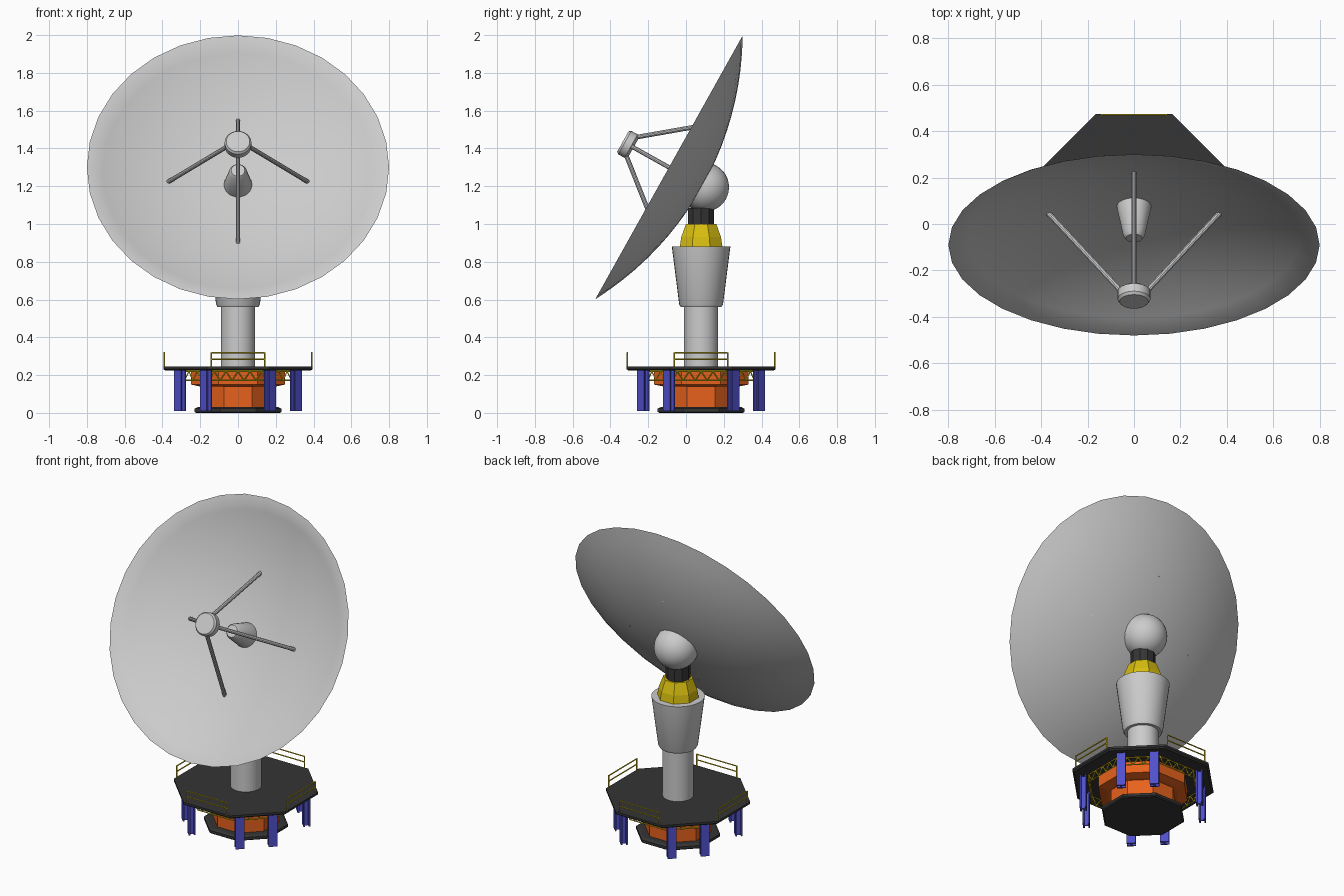
import bpy, bmesh, math
from mathutils import Matrix, Vector

if "Cube" in bpy.data.objects:
    bpy.data.objects.remove(bpy.data.objects["Cube"])

def mat(name, rgb):
    m = bpy.data.materials.new(name)
    m.diffuse_color = (*rgb, 1)
    m.use_nodes = True
    m.node_tree.nodes["Principled BSDF"].inputs["Base Color"].default_value = m.diffuse_color
    return m

YELLOW = mat("yellow", (0.69, 0.52, 0.005))
ORANGE = mat("orange", (0.8, 0.12, 0.012))
BLUE = mat("blue", (0.08, 0.08, 0.6))
BLACK = mat("black", (0.035, 0.035, 0.035))
CY = 0.08                                   # pedestal axis offset
PED = Matrix.Translation((0, CY, 0))
DISH = Matrix.Translation((0, -0.09, 1.30)) @ Matrix.Rotation(math.radians(60.8), 4, 'X')
C8 = math.cos(math.pi / 8)

def finish(name, bm, m=None, smooth=False):
    bmesh.ops.recalc_face_normals(bm, faces=bm.faces)
    me = bpy.data.meshes.new(name)
    bm.to_mesh(me)
    bm.free()
    ob = bpy.data.objects.new(name, me)
    bpy.context.collection.objects.link(ob)
    if m:
        me.materials.append(m)
    if smooth:
        bpy.ops.object.select_all(action='DESELECT')
        ob.select_set(True)
        bpy.context.view_layer.objects.active = ob
        bpy.ops.object.shade_smooth_by_angle(angle=math.radians(35))
    return ob

def lathe(name, profile, frame, n=32, m=None, smooth=True, start=0.0):
    """Revolve (radius, height) points around the frame's z axis."""
    bm = bmesh.new()
    rings = []
    for r, z in profile:
        if r == 0:
            rings.append([bm.verts.new(frame @ Vector((0, 0, z)))] * n)
        else:
            rings.append([bm.verts.new(frame @ Vector((r * math.cos(start + 2 * math.pi * i / n),
                          r * math.sin(start + 2 * math.pi * i / n), z))) for i in range(n)])
    for a, b in zip(rings, rings[1:]):
        for i in range(n):
            j = (i + 1) % n
            bm.faces.new(list(dict.fromkeys((a[i], a[j], b[j], b[i]))))
    for ring in (rings[0], rings[-1]):
        if ring[0] != ring[1]:
            bm.faces.new(ring)
    return finish(name, bm, m, smooth)

def octagon(name, profile, m):
    """Flat sided octagon; radii are measured to the flats."""
    return lathe(name, [(r / C8, z) for r, z in profile], PED, 8, m, False, math.pi / 8)

def rods(name, pairs, r, m=None, n=6, smooth=False):
    bm = bmesh.new()
    for a, b in pairs:
        a, b = Vector(a), Vector(b)
        d = b - a
        mx = Matrix.Translation((a + b) / 2) @ d.to_track_quat('Z', 'Y').to_matrix().to_4x4()
        bmesh.ops.create_cone(bm, cap_ends=True, segments=n, radius1=r, radius2=r,
                              depth=d.length, matrix=mx)
    return finish(name, bm, m, smooth)

# Reflector: thin spherical bowl, rim at local z = 0
def bowl(depth, steps=10):
    R = (0.64 + depth * depth) / (2 * depth)
    return [(0.8 * i / steps, R - depth - math.sqrt(R * R - (0.8 * i / steps) ** 2))
            for i in range(steps + 1)]
outer = [(r, z) for r, z in bowl(0.204)]
inner = [(r * 0.994, z) for r, z in bowl(0.192)]
lathe("reflector_dish", outer + inner[::-1], DISH)

# Feed horn, sub reflector and its four struts
lathe("feed_horn", [(0.074, -0.2), (0.074, -0.185), (0.047, -0.05), (0.036, -0.033), (0, -0.033)], DISH, 24)
lathe("sub_reflector", [(0.05, 0.215), (0.071, 0.23), (0.071, 0.268), (0.062, 0.28)], DISH, 24)
struts = []
for k in range(4):
    c, s = math.cos(k * math.pi / 2), math.sin(k * math.pi / 2)
    struts.append((DISH @ Vector((0.37 * c, 0.37 * s, -0.158)), DISH @ Vector((0.05 * c, 0.05 * s, 0.235))))
rods("sub_reflector_struts", struts, 0.012, None, 10, True)

# Half dome behind the dish
arc = [(0.13 * math.cos(t * math.pi / 20), -0.215 - 0.13 * math.sin(t * math.pi / 20)) for t in range(10)]
lathe("rear_dome", [(0.13, -0.194)] + arc + [(0, -0.345)], DISH)

# Pedestal
lathe("column", [(0.09, 0.2), (0.09, 0.57)], PED)
lathe("column_head", [(0.108, 0.56), (0.116, 0.575), (0.155, 0.88)], PED)
lathe("yaw_collar", [(0.122, 0.88), (0.114, 0.93), (0.087, 1.0)], PED, 8, YELLOW, False, math.pi / 8)
lathe("neck", [(0.073, 0.99), (0.073, 1.085)], PED, 10, BLACK, False)

# Base and deck
octagon("base_plate", [(0.222, 0), (0.23, 0.006), (0.23, 0.022), (0.215, 0.03)], BLACK)
octagon("lower_housing", [(0.18, 0.03), (0.18, 0.15)], ORANGE)
octagon("upper_housing", [(0.2, 0.14), (0.25, 0.15), (0.25, 0.226)], ORANGE)
octagon("deck", [(0.385, 0.224), (0.395, 0.232), (0.395, 0.245)], BLACK)

# Truss ring below the deck
truss = []
def corner(k, z, ap=0.305):
    a = math.pi / 8 + k * math.pi / 4
    return Vector((ap / C8 * math.cos(a), CY + ap / C8 * math.sin(a), z))
for k in range(8):
    lo, lo2, hi, hi2 = corner(k, 0.172), corner(k + 1, 0.172), corner(k, 0.22), corner(k + 1, 0.22)
    truss += [(lo, lo2), (hi, hi2)]
    for i in range(4):
        p, q, mid = hi.lerp(hi2, i / 4), hi.lerp(hi2, (i + 1) / 4), lo.lerp(lo2, (i + 0.5) / 4)
        truss += [(p, mid), (mid, q)]
rods("deck_truss", truss, 0.004, YELLOW, 4)

# Eight H-section legs, in pairs on the diagonal sides
H = [(-.026, -.02), (.026, -.02), (.026, -.011), (.005, -.011), (.005, .011), (.026, .011),
     (.026, .02), (-.026, .02), (-.026, .011), (-.005, .011), (-.005, -.011), (-.026, -.011)]
for k in range(4):
    turn = PED @ Matrix.Rotation(k * math.pi / 2 + math.pi / 4, 4, 'Z')
    for side in (-1, 1):
        frame = turn @ Matrix.Translation((side * 0.097, 0.337, 0))
        bm = bmesh.new()
        f = bm.faces.new([bm.verts.new(frame @ Vector((x, y, 0.01))) for x, y in H])
        up = bmesh.ops.extrude_face_region(bm, geom=[f])
        bmesh.ops.translate(bm, vec=(0, 0, 0.216), verts=[v for v in up["geom"] if isinstance(v, bmesh.types.BMVert)])
        finish(f"leg_{k * 2 + (side > 0)}", bm, BLUE)

# Guard rails on the four cardinal sides
for k, label in enumerate(("back", "left", "front", "right")):
    turn = PED @ Matrix.Rotation(k * math.pi / 2, 4, 'Z')
    P = lambda x, z: turn @ Vector((x, 0.39, z))
    rods(label + "_rail", [(P(-.141, .24), P(-.141, .321)), (P(.141, .24), P(.141, .321)),
                           (P(-.141, .319), P(.141, .319)), (P(-.141, .284), P(.141, .284))], 0.004, YELLOW)
